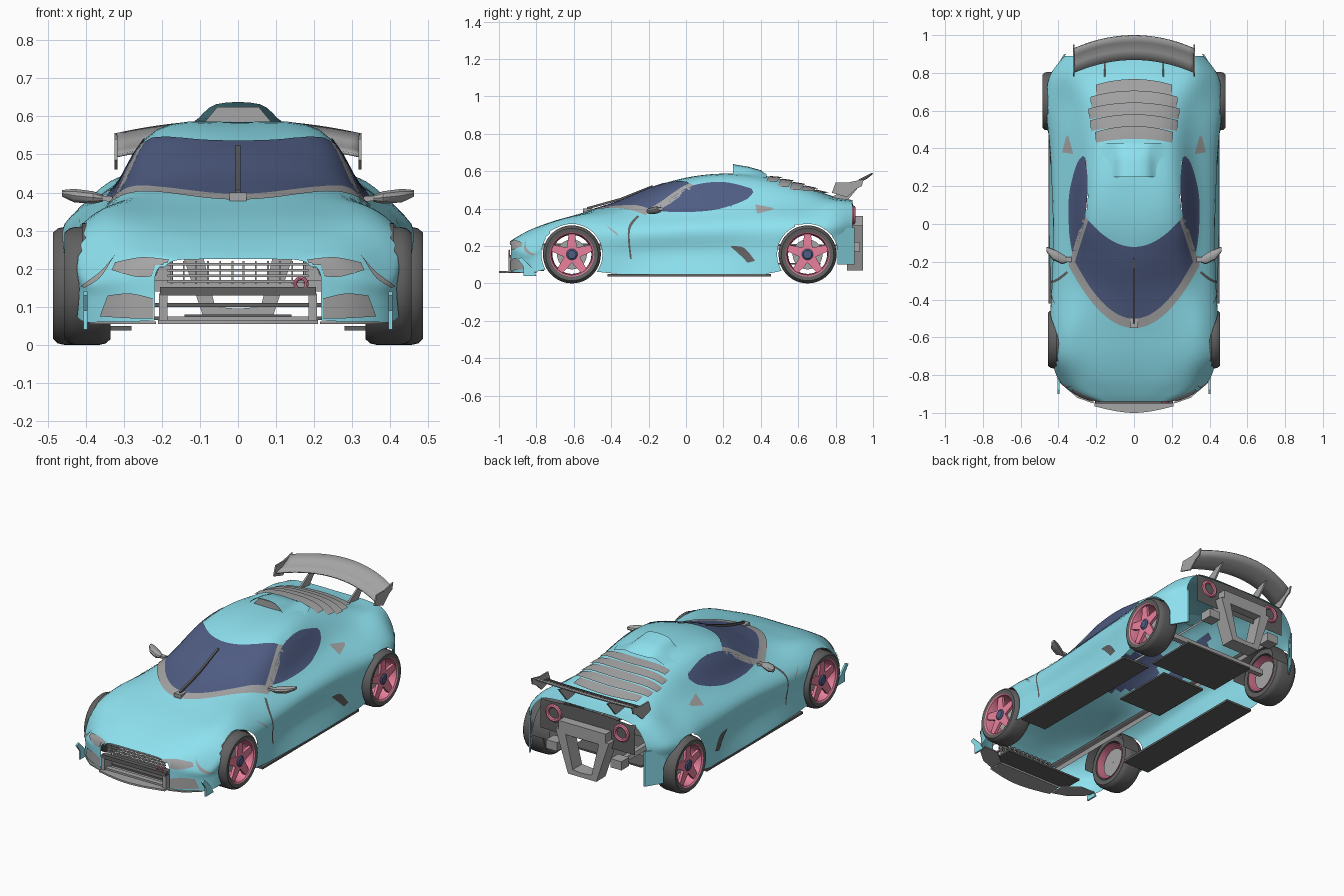
import bpy, bmesh, math
from mathutils import Vector
from mathutils.bvhtree import BVHTree

if "Cube" in bpy.data.objects:
    bpy.data.objects.remove(bpy.data.objects["Cube"])

def material(name, *rgb):
    m = bpy.data.materials.new(name)
    m.diffuse_color = (*rgb, 1)
    m.use_nodes = True
    m.node_tree.nodes["Principled BSDF"].inputs["Base Color"].default_value = m.diffuse_color
    return m

PAINT, GLASS = material("paint", .27, .76, .87), material("glass", .08, .11, .23)
PINK, DARK, GREY = material("pink", .82, .22, .34), material("dark", .12, .12, .12), material("grey", .38, .38, .38)

def spline(pts, n):
    """Catmull-Rom curve through points of any dimension, n steps per span."""
    out = []
    for i in range(len(pts) - 1):
        a, b, c, d = pts[max(i - 1, 0)], pts[i], pts[i + 1], pts[min(i + 2, len(pts) - 1)]
        for t in [k / n for k in range(n)]:
            out.append(tuple(.5 * (2 * q + (r - p) * t + (2 * p - 5 * q + 4 * r - s) * t * t
                                   + (3 * q - p - 3 * r + s) * t ** 3) for p, q, r, s in zip(a, b, c, d)))
    return out + [tuple(pts[-1])]

def grid(name, rows, mat, mirror=False, solid=0, wrap=False, caps=False):
    """Skin a list of point rows into one object."""
    w, h = len(rows[0]), len(rows)
    faces = [(i * w + j, i * w + (j + 1) % w, (i + 1) * w + (j + 1) % w, (i + 1) * w + j)
             for i in range(h - 1) for j in range(w if wrap else w - 1)]
    if caps:
        faces += [tuple(range(w)), tuple(range((h - 1) * w, h * w))]
    me = bpy.data.meshes.new(name)
    me.from_pydata([p for r in rows for p in r], [], faces)
    me.materials.append(mat)
    ob = bpy.data.objects.new(name, me)
    bpy.context.collection.objects.link(ob)
    bm = bmesh.new()
    bm.from_mesh(me)
    bmesh.ops.recalc_face_normals(bm, faces=bm.faces)
    bm.to_mesh(me)
    bm.free()
    if solid:
        ob.modifiers.new("thickness", 'SOLIDIFY').thickness = solid
    if mirror:
        ob.modifiers.new("mirror", 'MIRROR')
    return ob

def prism(name, outline, axis, lo, hi, mat, mirror=False):
    rows = [[tuple(p[:axis]) + (d,) + tuple(p[axis:]) for p in outline] for d in (lo, hi)]
    return grid(name, rows, mat, mirror, wrap=True, caps=True)

def box(name, x, y, z, mat, mirror=False):
    return prism(name, [(x[0], y[0]), (x[1], y[0]), (x[1], y[1]), (x[0], y[1])], 2, *z, mat, mirror)

def lathe(name, profile, y, z, mat, n=40, turn=1):
    """Turn (radius, x) points about the wheel axle; mirrored to both sides."""
    angles = [2 * math.pi * turn * k / n for k in range(n + (turn < 1))]
    return grid(name, [[(x, y + r * math.cos(a), z + r * math.sin(a)) for a in angles] for r, x in profile],
                mat, True, wrap=turn == 1)

def ring(name, at, radius, tube):
    bpy.ops.mesh.primitive_torus_add(location=at, rotation=(math.pi / 2, 0, 0), major_radius=radius,
                                     minor_radius=tube, major_segments=28, minor_segments=8)
    bpy.context.object.name = name
    bpy.context.object.data.materials.append(PINK)

# Body shell: y, top z, then (x, z) of roof edge, belt, shoulder, sill
stations = [
    (-.94, .225, .10, .225, .17, .22, .20, .19, .205, .065),
    (-.90, .25, .14, .25, .25, .235, .31, .18, .31, .06),
    (-.82, .29, .20, .29, .32, .26, .395, .18, .40, .06),
    (-.70, .335, .22, .335, .345, .325, .43, .265, .43, .08),
    (-.55, .378, .22, .372, .35, .358, .437, .28, .44, .07),
    (-.35, .442, .20, .418, .335, .365, .43, .275, .44, .05),
    (-.18, .513, .22, .475, .328, .38, .425, .28, .445, .05),
    (.00, .565, .225, .54, .332, .39, .425, .29, .45, .05),
    (.20, .585, .21, .567, .325, .41, .43, .30, .45, .05),
    (.42, .575, .19, .55, .315, .425, .437, .31, .45, .05),
    (.62, .525, .19, .507, .325, .42, .457, .315, .46, .10),
    (.78, .468, .20, .457, .335, .43, .44, .32, .44, .16),
    (.89, .445, .20, .443, .305, .42, .365, .33, .355, .17)]
rows = []
for s in spline(stations, 5):
    tuck = .022 * max(0, 1 - (s[0] / .42) ** 2)
    half = [(s[8], s[9]), ((s[6] + s[8]) / 2 - tuck, s[7] * .4 + s[9] * .6 + .02), (s[6], s[7]), (s[4], s[5]), (s[2], s[3])]
    rows.append([(x, s[0], z) for x, z in spline(half + [(0, s[1])] + [(-x, z) for x, z in reversed(half)], 5)])
body = grid("body_shell", rows, PAINT, wrap=True, caps=True)

# Wheel arches cut out of the shell: name, y, inner x, outer x
WHEELS = [("front", -.61, .335, .455), ("rear", .65, .355, .485)]
ARCH, HUB = .163, .155
for label, wy, _, _ in WHEELS:
    circle = [(wy + ARCH * math.cos(k * math.pi / 24), HUB + ARCH * math.sin(k * math.pi / 24)) for k in range(48)]
    for side in (1, -1):
        cutter = prism("arch_cutter", circle, 0, side * .24, side * .6, PAINT)
        mod = body.modifiers.new("arch", 'BOOLEAN')
        mod.operation, mod.solver, mod.object = 'DIFFERENCE', 'EXACT', cutter
        bpy.context.view_layer.objects.active = body
        bpy.ops.object.modifier_apply(modifier=mod.name)
        bpy.data.objects.remove(cutter)
    lathe(label + "_arch_liner", [(ARCH + .002, .30), (ARCH + .002, .41)], wy, HUB, DARK, 24, .5)

# Open the floor, nose and arches, leaving a thin shell
bm = bmesh.new()
bm.from_mesh(body.data)
bm.normal_update()
drop = []
for f in bm.faces:
    c, n = f.calc_center_median(), f.normal
    arch = any(math.hypot(c.y - w[1], c.z - HUB) < ARCH + .0008 for w in WHEELS) and abs(c.x) > .23
    if arch or (n.z < -.6 and c.z < .2) or (n.y < -.9 and c.y < -.935):
        drop.append(f)
bmesh.ops.delete(bm, geom=drop, context='FACES')
skin = BVHTree.FromBMesh(bm)
RAYS = {'top': (2, 2, -1, .4), 'side': (0, 2, -1, .43), 'front': (1, -2, 1, -.85), 'back': (1, 2, -1, .88)}

def panel(name, a, b, view, mat, mirror=True, off=(.004, .004), m=8):
    """Lay the patch between two flat curves onto the body skin."""
    axis, start, step, near = RAYS[view]
    rows, d = [], Vector()
    d[axis] = step
    for t in [i / m for i in range(m + 1)]:
        row = []
        for p, q in zip(spline(a, 6), spline(b, 6)):
            o = [u + (v - u) * t for u, v in zip(p, q)]
            hit = skin.ray_cast(Vector(o[:axis] + [start] + o[axis:]), d)
            if hit[0] is None:
                hit = skin.find_nearest(Vector(o[:axis] + [near] + o[axis:]))
            row.append(tuple(hit[0] + hit[1] * (off[0] + (off[1] - off[0]) * t)))
        rows.append(row)
    return grid(name, rows, mat, mirror)

# Glass, with the shell opened behind it; the tail face becomes a dark fascia
S = [k / 4 for k in range(-4, 5)]
low = [(.31 * s, -.5 + .3 * s * s) for s in S]
panes = [panel("windshield", low, [(.24 * s, -.12 + .14 * s * s) for s in S], 'top', GLASS, False, m=14),
         panel("side_window", [(-.18, .39), (-.05, .378), (.15, .39), (.31, .44), (.36, .485)],
               [(-.17, .40), (-.08, .455), (.04, .522), (.2, .54), (.35, .505)], 'side', GLASS)]
panel("rear_fascia", [(-.30, .425), (0, .44), (.30, .425)], [(-.3, .26), (0, .26), (.3, .26)], 'back', DARK, False)
dg = bpy.context.evaluated_depsgraph_get()
trees = [BVHTree.FromObject(g, dg) for g in panes]
hidden = [f for f in bm.faces if (f.normal.y > .95 and f.calc_center_median().y > .885)
          or any(all(t.find_nearest(v.co)[3] < .0052 for v in f.verts) for t in trees)]
bmesh.ops.delete(bm, geom=hidden, context='FACES')
bm.to_mesh(body.data)
bm.free()

# Trim laid on the skin
panel("cowl", low, [(.345 * s, -.55 + .33 * s * s) for s in S], 'top', GREY, False, m=3)
panel("windshield_pillar", [(.31, -.2), (.24, .02)], [(.345, -.22), (.262, .05)], 'top', GREY)
panel("headlight", [(.18, .222), (.25, .228), (.32, .215)], [(.20, .185), (.26, .178), (.33, .195)], 'front', GREY)
panel("headlight_slit", [(.32, .235), (.36, .19), (.41, .155)], [(.33, .22), (.36, .175), (.40, .15)], 'front', GREY, m=3)
panel("bumper_intake", [(.215, .12), (.28, .135), (.34, .13)], [(.215, .07), (.28, .07), (.36, .075)], 'front', GREY)
panel("fender_vent", [(-.43, .31), (-.37, .27)], [(-.41, .29), (-.36, .25)], 'side', GREY, m=3)
panel("door_gap", [(-.26, .36), (-.31, .29), (-.30, .13)], [(-.25, .355), (-.3, .28), (-.29, .13)], 'side', DARK, m=2)
panel("side_intake", [(.24, .2), (.31, .19), (.37, .12)], [(.24, .195), (.28, .16), (.33, .11)], 'side', DARK, m=4)
panel("quarter_vent", [(.37, .42), (.47, .40)], [(.38, .37), (.46, .39)], 'side', GREY, m=3)

# Rear window louvres and roof scoop
for i, w in enumerate((.20, .225, .235, .225, .20)):
    y0 = .43 + .062 * i
    panel(f"louvre_{i}", [(w * s, y0 + .02 - .02 * s * s) for s in S],
          [(w * s, y0 + .085 - .03 * s * s) for s in S], 'top', GREY, False, (.004, .013), 3)
grid("roof_scoop", [spline([(-w, y, .565), (-.62 * w, y, .585), (-.3 * w, y, z), (.3 * w, y, z), (.62 * w, y, .585), (w, y, .565)], 4)
                    for y, w, z in ((.25, .19, .632), (.33, .185, .62), (.40, .17, .603), (.43, .16, .58))], PAINT)
prism("scoop_mouth", [(-.10, .57), (-.055, .624), (.055, .624), (.10, .57)], 1, .27, .275, GREY)

# Grille, nose frame and splitter
for i in range(4):
    box(f"grille_bar_{i}", (-.185, .185), (-.93, -.92), (.163 + .015 * i, .17 + .015 * i), GREY)
for i in range(6):
    box(f"grille_post_{i}", (.012 + .032 * i, .017 + .032 * i), (-.925, -.92), (.16, .22), GREY, True)
box("nose_crossbar", (-.205, .205), (-.95, -.925), (.13, .152), DARK)
box("nose_side_post", (.185, .207), (-.95, -.88), (.06, .135), GREY, True)
box("nose_lower_trim", (-.2, .2), (-.94, -.91), (.055, .075), GREY)
prism("splitter", spline([(-.21, -.965), (-.1, -.99), (0, -1), (.1, -.99), (.21, -.965)], 4)
      + [(.2, -.88), (-.2, -.88)], 2, .055, .065, GREY)
prism("splitter_wing", [(.215, -.95), (.3, -.92), (.37, -.86), (.39, -.8), (.3, -.8), (.215, -.87)], 2, .055, .062, GREY, True)
prism("front_canard", [(-.88, .14), (-.9, .13), (-.87, .09), (-.87, .04), (-.8, .04), (-.82, .08)], 0, .395, .405, PAINT, True)
ring("tow_ring", (.165, -.945, .16), .015, .005)

# Wiper and door mirrors
prism("wiper_arm", [(-.53, .395), (-.35, .445), (-.18, .513), (-.18, .525), (-.35, .457), (-.53, .407)], 0, -.006, .006, DARK)
box("wiper_base", (-.022, .022), (-.55, -.50), (.378, .4), GREY)
prism("mirror_stalk", [(.33, .375), (.40, .385), (.40, .395), (.33, .39)], 1, -.2, -.175, GREY, True)
oval = [k * math.pi / 5 for k in range(10)]
grid("mirror_head", [[(x, y + r * 1.2 * math.cos(a), z + r * .75 * math.sin(a)) for a in oval] for x, y, z, r in (
    (.355, -.19, .385, .012), (.38, -.185, .387, .023), (.43, -.16, .392, .025), (.462, -.135, .398, .012))],
    GREY, True, wrap=True, caps=True)

# Underbody trays
box("skirt_tray", (.28, .452), (-.42, .455), (.038, .05), DARK, True)
box("front_tray", (-.25, .25), (-.88, -.76), (.065, .075), DARK)
box("mid_tray", (-.14, .14), (.05, .42), (.07, .08), DARK)
box("rear_tray", (-.22, .22), (.42, .72), (.10, .11), DARK)
box("axle", (-.36, .36), (.635, .665), (.14, .17), GREY)

# Tail: fins, diffuser, exhausts and lamps
prism("rear_fin", [(.415, .81), (.425, .81), (.37, .90), (.36, .90)], 2, .10, .3, PAINT, True)
prism("diffuser_leg", [(.11, .31), (.17, .31), (.09, .07), (0, .07), (0, .095), (.06, .1)], 1, .86, .945, GREY, True)
box("tail_plate", (-.15, .15), (.885, .945), (.29, .36), GREY)
box("exhaust", (.17, .24), (.86, .93), (.17, .22), GREY, True)
for side in (1, -1):
    ring("tail_lamp", (side * .215, .895, .365), .04, .011)

# Rear wing, arched towards the middle
grid("wing_blade", [[(.32 * s, y - .07 * s * s, z - .035 * s * s) for s in [k / 12 for k in range(-12, 13)]]
                    for y, z in ((.87, .527), (.92, .538), (.965, .558), (1, .585))], GREY, solid=.008)
prism("wing_endplate", [(.78, .485), (.80, .54), (.87, .54), (.95, .557), (.94, .52), (.91, .505), (.86, .46)], 0, .316, .324, GREY, True)
prism("wing_strut", [(.76, .45), (.86, .44), (.94, .535), (.88, .52)], 0, .15, .16, GREY, True)

# Wheels: tyre, rim barrel, five-spoke star, brake disc, hub
for label, y, xi, xo in WHEELS:
    lathe(label + "_tyre", [(.112, xi), (.14, xi), (.151, xi + .012), (.155, xi + .03), (.155, xo - .03),
                            (.151, xo - .012), (.14, xo), (.118, xo - .004), (.112, xi)], y, HUB, DARK, 48)
    lathe(label + "_rim", [(.119, xo - .003), (.112, xo - .008), (.106, xo - .03), (.104, xi)], y, HUB, PINK)
    star = [(r, math.radians(90 + 72 * k + d)) for k in range(5) for r, d in ((.112, -9), (.112, 9), (.045, 36))]
    prism(label + "_spokes", [(y + r * math.cos(a), HUB + r * math.sin(a)) for r, a in star], 0, xo - .03, xo - .014, PINK, True)
    lathe(label + "_brake_disc", [(.001, xi + .03), (.08, xi + .03), (.08, xi + .042), (.001, xi + .042)], y, HUB, GREY)
    lathe(label + "_hub", [(.03, xo - .03), (.03, xo - .012), (.022, xo - .006), (.001, xo - .006)], y, HUB, GLASS, 20)

# Smooth shading with sharp edges kept
bpy.ops.object.select_all(action='SELECT')
bpy.context.view_layer.objects.active = body
bpy.ops.object.shade_smooth_by_angle(angle=math.radians(35))
